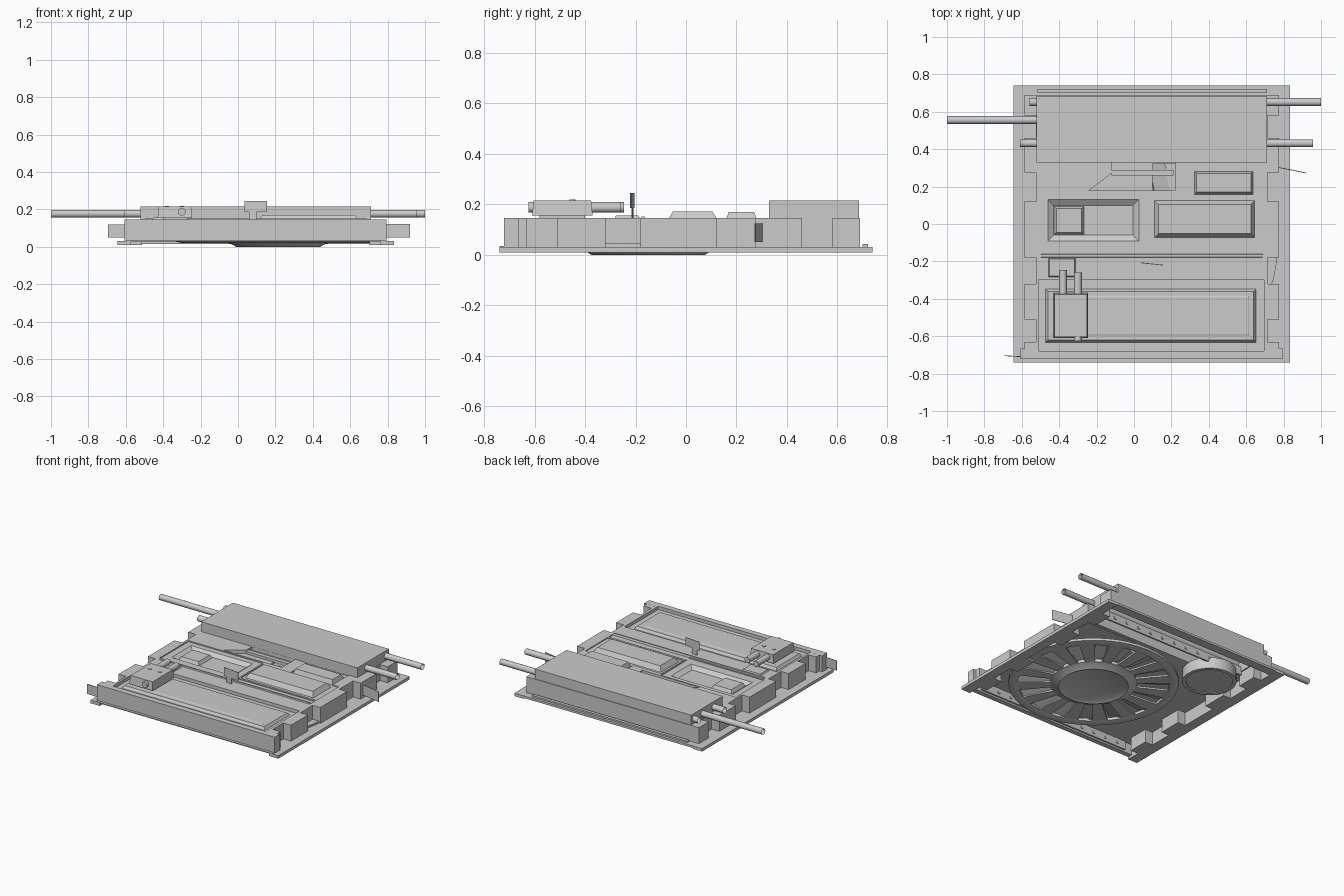
import bpy, bmesh
from math import pi, cos, sin
from mathutils import Matrix, Vector

cube = bpy.data.objects.get("Cube")
if cube:
    bpy.data.objects.remove(cube, do_unlink=True)


def finish(name, bm, smooth=False):
    bmesh.ops.recalc_face_normals(bm, faces=bm.faces)
    mesh = bpy.data.meshes.new(name)
    bm.to_mesh(mesh)
    bm.free()
    ob = bpy.data.objects.new(name, mesh)
    bpy.context.collection.objects.link(ob)
    if smooth:
        bpy.ops.object.select_all(action='DESELECT')
        ob.select_set(True)
        bpy.context.view_layer.objects.active = ob
        bpy.ops.object.shade_smooth_by_angle()
    return ob


def loft(name, low, high, z0, z1):
    """Closed solid between two matching outlines."""
    bm = bmesh.new()
    a = [bm.verts.new((x, y, z0)) for x, y in low]
    b = [bm.verts.new((x, y, z1)) for x, y in high]
    n = len(a)
    bm.faces.new(a[::-1])
    bm.faces.new(b)
    for i in range(n):
        j = (i + 1) % n
        bm.faces.new((a[i], a[j], b[j], b[i]))
    return finish(name, bm)


def rect(x0, x1, y0, y1, inset=0):
    return [(x0 + inset, y0 + inset), (x1 - inset, y0 + inset),
            (x1 - inset, y1 - inset), (x0 + inset, y1 - inset)]


def block(name, x0, x1, y0, y1, z0, z1, top=0, bottom=0):
    return loft(name, rect(x0, x1, y0, y1, bottom), rect(x0, x1, y0, y1, top), z0, z1)


def tube(name, start, end, r, caps=False, sides=20):
    bm = bmesh.new()
    a, b = Vector(start), Vector(end)
    turn = (b - a).to_track_quat('Z', 'Y').to_matrix().to_4x4()
    bmesh.ops.create_cone(bm, cap_ends=caps, segments=sides, radius1=r, radius2=r,
                          depth=(b - a).length, matrix=Matrix.Translation((a + b) / 2) @ turn)
    return finish(name, bm, True)


def lathe(name, profile, centre, steps=48):
    """Closed ring with a radius and height profile."""
    bm = bmesh.new()
    rings = [[bm.verts.new((centre[0] + r * cos(2 * pi * i / steps),
                            centre[1] + r * sin(2 * pi * i / steps), z))
              for i in range(steps)] for r, z in profile]
    for k in range(len(rings)):
        p, q = rings[k], rings[(k + 1) % len(rings)]
        for i in range(steps):
            j = (i + 1) % steps
            bm.faces.new((p[i], p[j], q[j], q[i]))
    return finish(name, bm, True)


def boolean(ob, cutter, mode='DIFFERENCE'):
    mod = ob.modifiers.new("cut", 'BOOLEAN')
    mod.operation, mod.object, mod.solver = mode, cutter, 'EXACT'
    bpy.context.view_layer.objects.active = ob
    bpy.ops.object.modifier_apply(modifier=mod.name)
    bpy.data.objects.remove(cutter, do_unlink=True)


def side(outer, inner, d=0):
    """Notched side path from front to rear, moved inward by d."""
    steps = [-.72, -.63, -.51, -.32, -.18, .12, .275, .46, .58, .69]
    path = []
    for i, (y0, y1) in enumerate(zip(steps, steps[1:])):
        x, e = (inner, -d) if i % 2 else (outer, d)
        x -= d if x > 0 else -d
        path += [(x, y0 + e), (x, y1 - e)]
    return path


def outline(d=0):
    return side(.775, .715, d) + side(-.585, -.525, d)[::-1]


# Hull with notched sides
hull = loft("hull", outline(), outline(), .03, .145)
boolean(hull, block("front_bar", -.607, .795, -.722, -.665, .028, .1452), 'UNION')
boolean(hull, block("rear_housing", -.52, .71, .33, .685, .1, .215), 'UNION')

# Underside hollows
boolean(hull, loft("main_hollow", outline(.012), outline(.012), -.1, .105))
boolean(hull, block("rear_hollow", -.505, .695, .345, .67, .06, .203))
boolean(hull, block("right_hollow", .1, .69, -.28, .32, .06, .128))

# Recesses in the deck
boolean(hull, block("front_recess", -.51, .695, -.68, -.3, .122, .3))
boolean(hull, block("left_ledge", -.51, .08, -.155, .17, .137, .3))
boolean(hull, block("left_recess", -.465, .03, -.095, .135, .115, .14, bottom=.035))
boolean(hull, block("band_groove", .08, .69, -.165, -.115, .138, .3))
boolean(hull, block("right_recess", .09, .69, -.1, .15, .138, .3))
boolean(hull, block("rear_right_recess", .31, .64, .15, .329, .138, .3))
slant = [(-.24, .18), (.22, .18), (.22, .329), (-.12, .329), (-.12, .27)]
boolean(hull, loft("slanted_recess", slant, slant, .12, .3))

# Raised deck panels
panels = {
    "front_panel": (-.475, .655, -.635, -.345, .118, .14, .015),
    "front_panel_trim": (-.44, .62, -.6, -.38, .138, .143, .01),
    "left_hatch": (-.43, -.265, -.06, .097, .11, .138, .015),
    "right_panel": (.105, .65, -.077, .13, .13, .171, .025),
    "rear_right_panel": (.32, .64, .155, .285, .13, .17, .015),
    "rear_middle_step": (-.12, .21, .26, .29, .115, .138, 0),
    "deck_plate": (-.46, -.31, -.285, -.18, .14, .156, .008),
    "deck_rib": (-.5, .69, -.18, -.16, .14, .152, .004),
}
for name, (x0, x1, y0, y1, z0, z1, inset) in panels.items():
    block(name, x0, x1, y0, y1, z0, z1, top=inset)

# Flanges following the notched walls
for name, edge, outer, inner in (("left_flange", -.645, -.585, -.525),
                                 ("right_flange", .835, .775, .715)):
    path = side(outer, inner, .013)
    path = [(edge, -.74), (path[0][0], -.74)] + path + [(path[-1][0], .74), (edge, .74)]
    loft(name, path, path, .01, .031)
block("front_flange", -.6, .79, -.74, -.705, .028, .034)
block("rear_flange", -.6, .79, .675, .74, .016, .031)
block("rear_rail", -.515, .71, .7, .722, .03, .042)

# Long rods through the rear housing
for name, x0, x1, y in (("rear_rod", -.56, 1, .652), ("middle_rod", -1, .7, .556),
                        ("front_rod", -.61, .957, .432)):
    tube(name, (x0, y, .177), (x1, y, .177), .021)

# Twin nozzle box
block("nozzle_box", -.43, -.245, -.61, -.37, .155, .215, top=.006)
block("nozzle_base", -.4, -.27, -.58, -.4, .135, .157)
for label, x, end in (("left", -.3, -.26), ("right", -.38, -.245)):
    tube(label + "_nozzle", (x, -.4, .188), (x, end, .188), .021, True)
tube("rear_stub", (-.3, -.625, .188), (-.3, -.6, .188), .021, True)
for x in (-.38, -.3):
    tube("box_rivet", (x, -.45, .21), (x, -.45, .219), .012, True, 12)


def thin_plate(name, a, b, z0, z1, t=.004):
    shift = Vector((b[1] - a[1], a[0] - b[0])).normalized() * t
    pts = [a, b, (b[0] + shift.x, b[1] + shift.y), (a[0] + shift.x, a[1] + shift.y)]
    return loft(name, pts, pts, z0, z1)


# Thin upright plates
thin_plate("deck_plate_upright", (.035, -.205), (.155, -.218), .185, .245)
thin_plate("deck_plate_post", (.06, -.208), (.1, -.212), .14, .19)
thin_plate("right_side_plate", (.77, .305), (.92, .275), .05, .123)
thin_plate("left_side_plate", (-.695, -.702), (-.59, -.708), .05, .12)

# Underside fan wheel
fan = (.215, -.15)
lathe("fan_rim", [(.55, .045), (.55, .028), (.51, .02), (.49, .026), (.49, .045)], fan)
lathe("fan_hub", [(.002, .012), (.2, .012), (.225, 0), (.245, .012), (.28, .024),
                  (.28, .045), (.002, .045)], fan)
count = 16
for i in range(count):
    place = Matrix.Translation((*fan, .032)) @ Matrix.Rotation(2 * pi * i / count, 4, 'Z')
    half = pi / count
    spoke = [(r * cos(a), r * sin(a)) for r, a in
             ((.26, -half * .55), (.5, -half * .5), (.5, half * .5), (.26, half * .55))]
    loft("fan_spoke", spoke, spoke, -.006, .006).matrix_world = place
    blade = block("fan_blade", .27, .5, -.045, .045, -.003, .003)
    blade.matrix_world = place @ Matrix.Rotation(half, 4, 'Z') @ \
        Matrix.Translation((0, 0, .02)) @ Matrix.Rotation(.4, 4, 'X')

# Small round port and its cover
port = (-.35, .34)
lathe("port_ring", [(.175, .11), (.175, .03), (.15, .03), (.15, .11)], port)
tube("port_cover", (*port, .036), (*port, .046), .152, True, 48)

# Riveted inner beams
for name, y, z in (("rear_beam", .46, .08), ("front_beam", -.705, .04)):
    block(name, -.51, .7, y, y + .012, z, z + .06)
    for k in range(12):
        x = -.45 + k * .1
        block("beam_tab", x, x + .015, y + .01, y + .018, z + .02, z + .035)
